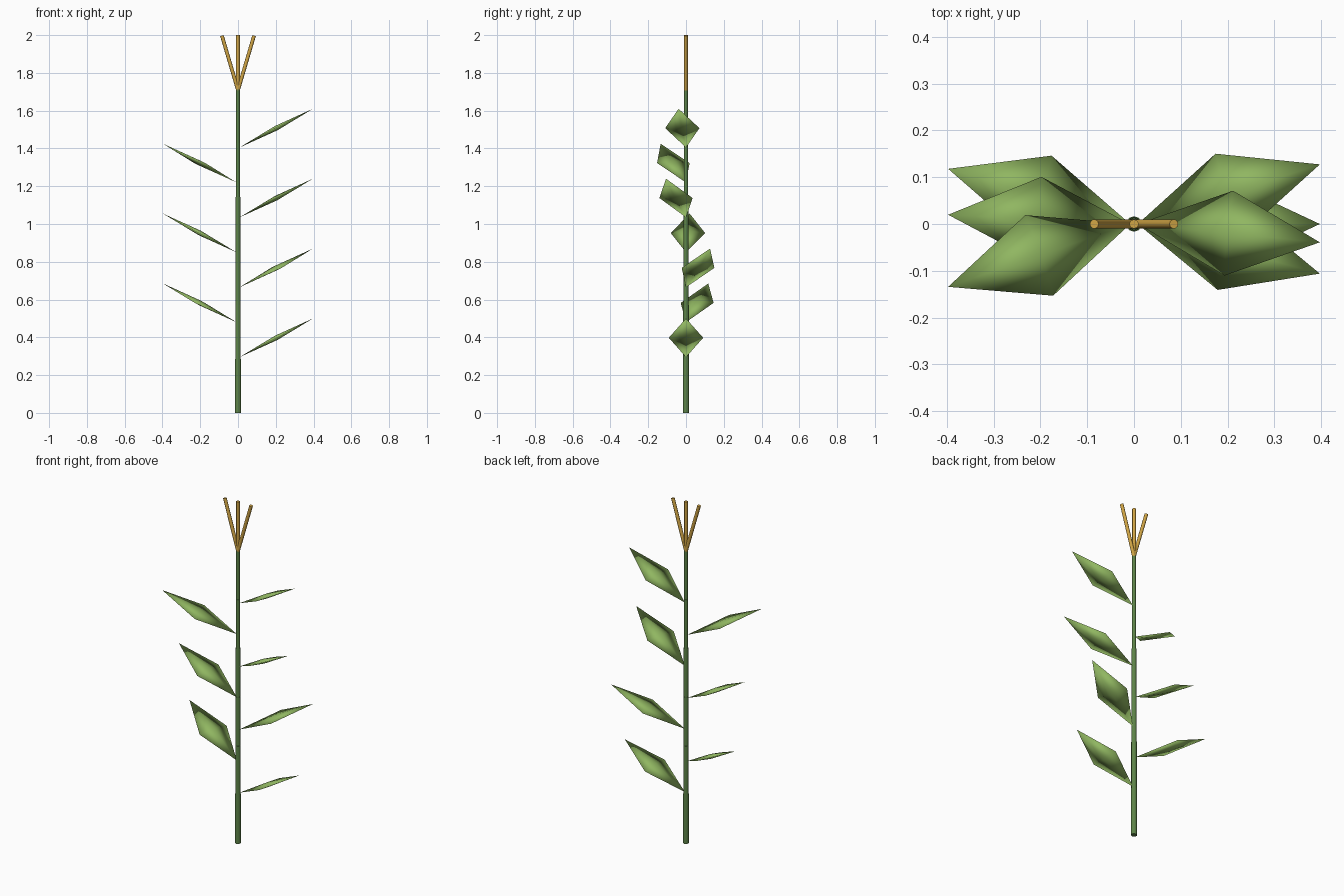
import bpy, bmesh, math
from mathutils import Vector

cube = bpy.data.objects.get("Cube")
if cube:
    bpy.data.objects.remove(cube, do_unlink=True)


def make_material(name, rgb):
    mat = bpy.data.materials.new(name)
    mat.use_nodes = True
    color = (*rgb, 1.0)
    mat.diffuse_color = color
    mat.node_tree.nodes["Principled BSDF"].inputs["Base Color"].default_value = color
    return mat


stem_green = make_material("stem green", (0.11, 0.23, 0.065))
leaf_green = make_material("leaf green", (0.28, 0.47, 0.12))
tassel_gold = make_material("tassel gold", (0.64, 0.38, 0.06))

UP = Vector((0, 0, 1))


def rod(name, start, end, radius, mat):
    """Capped cylinder between two points."""
    start, end = Vector(start), Vector(end)
    axis = end - start
    bpy.ops.mesh.primitive_cylinder_add(
        vertices=10, radius=radius, depth=axis.length, location=(start + end) / 2,
        rotation=axis.to_track_quat('Z', 'Y').to_euler())
    obj = bpy.context.object
    obj.name = name
    obj.data.materials.append(mat)
    bpy.ops.object.shade_smooth_by_angle(angle=math.radians(50))
    return obj


def leaf(name, base, tip, half_width, half_thick):
    """Flattened double pyramid from base to tip, smooth shaded."""
    base, tip = Vector(base), Vector(tip)
    middle = (base + tip) / 2
    along = (tip - base).normalized()
    side = UP.cross(along).normalized()
    normal = along.cross(side)
    bm = bmesh.new()
    ring = [bm.verts.new(middle + offset) for offset in (
        side * half_width, normal * half_thick,
        -side * half_width, -normal * half_thick)]
    ends = [bm.verts.new(base), bm.verts.new(tip)]
    for i in range(4):
        for end in ends:
            bm.faces.new((ring[i], ring[(i + 1) % 4], end))
    bmesh.ops.recalc_face_normals(bm, faces=bm.faces)
    for face in bm.faces:
        face.smooth = True
    mesh = bpy.data.meshes.new(name)
    bm.to_mesh(mesh)
    bm.free()
    mesh.materials.append(leaf_green)
    obj = bpy.data.objects.new(name, mesh)
    bpy.context.collection.objects.link(obj)


# Stalk of stacked segments, each thinner than the one below
SEGMENTS = 6
STALK_TOP = 1.714
step = STALK_TOP / SEGMENTS
for i in range(SEGMENTS):
    rod(f"stalk_segment_{i + 1}", (0, 0, i * step), (0, 0, (i + 1) * step),
        0.0165 - 0.0013 * i, stem_green)

# Leaves alternate left and right and sway front to back
for i in range(7):
    direction = 1 if i % 2 == 0 else -1
    z = 0.295 + 0.185 * i
    sway = 0.14 * math.sin(i)
    leaf(f"leaf_{i + 1}", (0.008 * direction, 0, z),
         (0.397 * direction, sway, z + 0.205), 0.091, 0.013)

# Tassel of three spreading rods
for name, x, top in (("left", 0.085, 1.997), ("middle", 0, 2.0), ("right", -0.085, 1.997)):
    rod(f"tassel_{name}", (0, 0, 1.708), (x, 0, top), 0.0098, tassel_gold)
